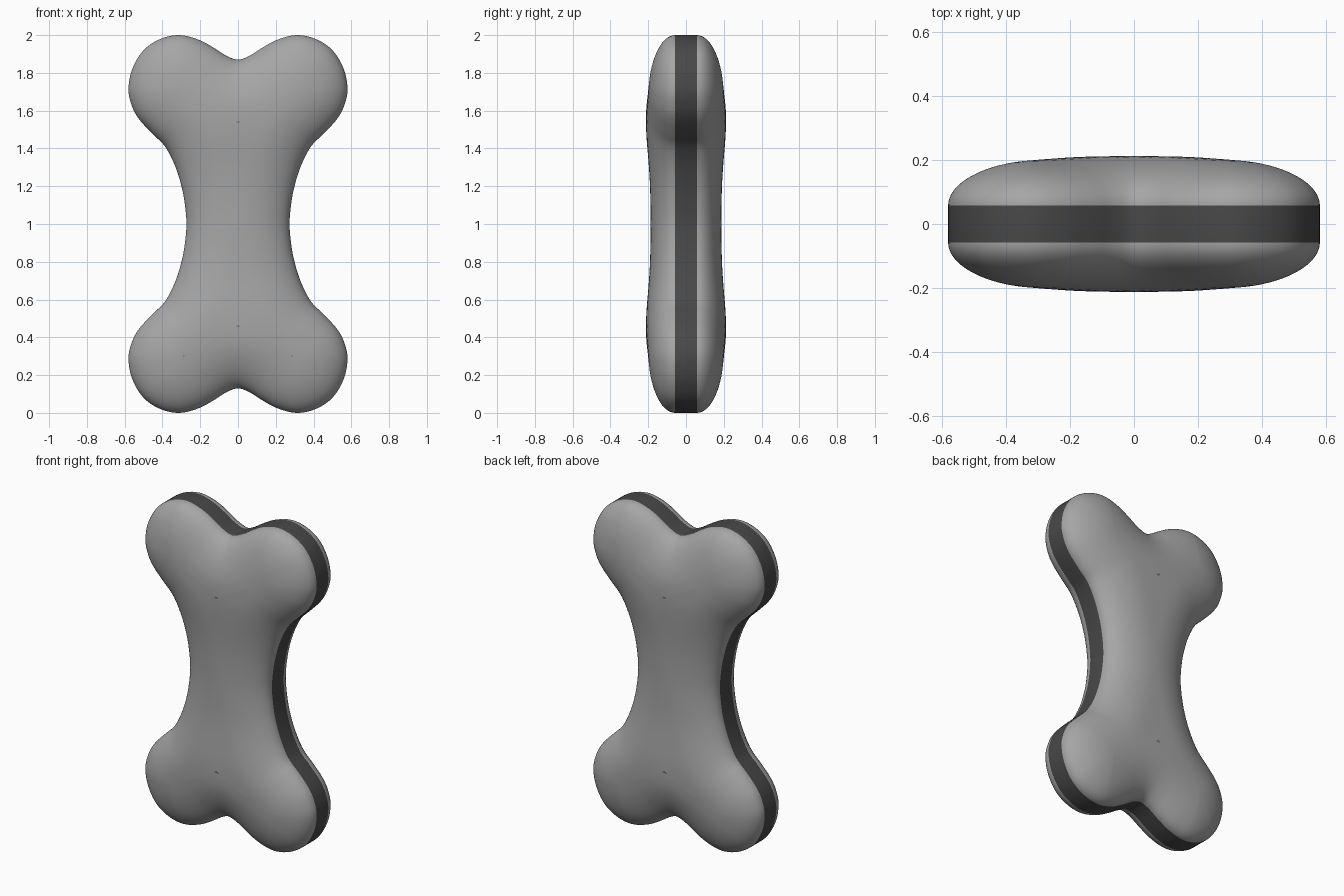
import bpy, bmesh, math
from mathutils import Vector

cube = bpy.data.objects.get("Cube")
if cube:
    bpy.data.objects.remove(cube, do_unlink=True)


def material(name, value):
    mat = bpy.data.materials.new(name)
    mat.use_nodes = True
    color = (value, value, value, 1)
    mat.diffuse_color = color
    mat.node_tree.nodes["Principled BSDF"].inputs["Base Color"].default_value = color
    return mat


# One quarter of the bone outline (x, z), from the end notch to mid shaft
PROFILE = [(0, .13), (.06, .11), (.13, .066), (.21, .024), (.31, 0), (.41, .02),
           (.5, .08), (.56, .18), (.58, .29), (.56, .38), (.52, .45), (.45, .525),
           (.39, .585), (.345, .665), (.31, .76), (.285, .87), (.273, 1)]
LOBE = Vector((.31, .29))    # centre of a knuckle
NECK = Vector((0, .46))      # where the two knuckles meet the shaft
MIDDLE = Vector((0, 1))
BAND = .057                  # half width of the edge band
RINGS = 16
STEPS = 5


def smooth_path(points, steps):
    """Catmull-Rom path, reflected across the symmetry planes at both ends."""
    p = [Vector(q) for q in points]
    p = [Vector((-p[1].x, p[1].y))] + p + [Vector((p[-2].x, 2 - p[-2].y))]
    path = []
    for a, b, c, d in zip(p, p[1:], p[2:], p[3:]):
        for i in range(steps):
            t = i / steps
            path.append(b + (c - a) * (t / 2)
                        + (a * 2 - b * 5 + c * 4 - d) * (t * t / 2)
                        + (b * 3 - a - c * 3 + d) * (t ** 3 / 2))
    return path + [p[-2]]


def spine_point(p, before_tip):
    """Point on the inner spine toward which the surface closes."""
    if before_tip:
        return NECK.lerp(LOBE, p.x / LOBE.x)
    t = (p.y - LOBE.y) / .39
    if t < 1:
        return LOBE.lerp(NECK, max(t, 0))
    return NECK.lerp(MIDDLE, (p.y - .68) / .32)


def edge_distance(p, path):
    best = 9
    for a, b in zip(path, path[1:]):
        ab = b - a
        t = min(max((p - a).dot(ab) / ab.length_squared, 0), 1)
        best = min(best, (a + ab * t - p).length)
    return best


def half_depth(p, path):
    """Rounded pillow section, a little fuller near the neck."""
    full = .187 + .025 * math.exp(-((p.y - .45) / .25) ** 2 - (p.x / .5) ** 2)
    u = min(edge_distance(p, path) / .27, 1)
    return BAND + (full - BAND) * math.sqrt(1 - (1 - u) ** 2)


path = smooth_path(PROFILE, STEPS)
tip = 4 * STEPS
bm = bmesh.new()


def vertex(p, depth):
    return bm.verts.new((p.x, -depth, p.y - 1))


# Edge band wall, then rings running inward over the face
rings = [[vertex(p, 0) for p in path], [vertex(p, BAND) for p in path]]
for k in range(1, RINGS + 1):
    ring = []
    for i, p in enumerate(path):
        q = p.lerp(spine_point(p, i <= tip), (k / RINGS) ** 2)
        ring.append(vertex(q, half_depth(q, path)))
    rings.append(ring)
for k, (low, high) in enumerate(zip(rings, rings[1:])):
    for i in range(len(path) - 1):
        face = bm.faces.new((low[i], low[i + 1], high[i + 1], high[i]))
        face.material_index = 1 if k == 0 else 0
        face.smooth = True
bmesh.ops.remove_doubles(bm, verts=bm.verts[:], dist=.0002)
bm.normal_update()
if sum(f.normal.y * f.calc_area() for f in bm.faces) > 0:
    bmesh.ops.reverse_faces(bm, faces=bm.faces[:])

mesh = bpy.data.meshes.new("bone")
bm.to_mesh(mesh)
bm.free()
mesh.materials.append(material("light grey", .38))
mesh.materials.append(material("dark grey", .065))
bone = bpy.data.objects.new("bone", mesh)
bone.location.z = 1
bpy.context.collection.objects.link(bone)

# Mirror the quarter to all sides
mirror = bone.modifiers.new("mirror", "MIRROR")
mirror.use_axis = (True, True, True)
mirror.merge_threshold = .0005
